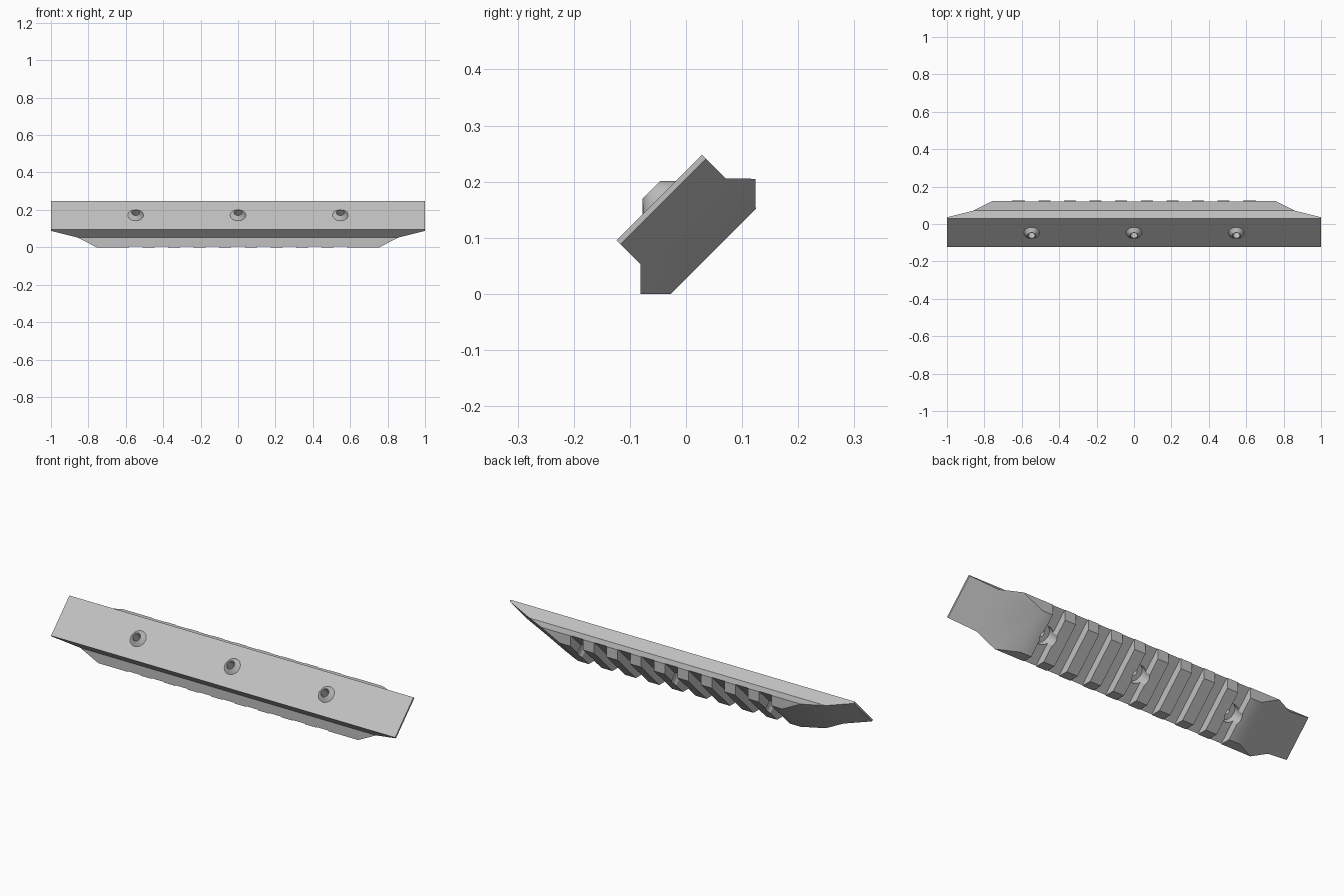
import bpy, bmesh, math
from mathutils import Matrix, Vector

cube = bpy.data.objects.get("Cube")
if cube:
    bpy.data.objects.remove(cube, do_unlink=True)

PITCH = 0.1368          # spacing of the cross slots
HOLES = (-4 * PITCH, 0, 4 * PITCH)

grey = bpy.data.materials.new("plain grey")
grey.use_nodes = True
colour = (0.53, 0.53, 0.53, 1)
grey.diffuse_color = colour
grey.node_tree.nodes["Principled BSDF"].inputs["Base Color"].default_value = colour


def make_object(name, bm):
    bmesh.ops.recalc_face_normals(bm, faces=bm.faces[:])
    mesh = bpy.data.meshes.new(name)
    bm.to_mesh(mesh)
    bm.free()
    mesh.materials.append(grey)
    ob = bpy.data.objects.new(name, mesh)
    bpy.context.collection.objects.link(ob)
    return ob


def round_parts(name, r_low, r_high, low, high):
    """One cylinder or cone at each screw position."""
    bm = bmesh.new()
    for x in HOLES:
        bmesh.ops.create_cone(bm, cap_ends=True, segments=48, radius1=r_low,
                              radius2=r_high, depth=high - low,
                              matrix=Matrix.Translation((x, 0, (low + high) / 2)))
    return make_object(name, bm)


# Rail body: half profile (width, height below the mounting face), mirrored;
# the ends slope inwards with depth
half = [(0.108, 0), (0.108, -0.01), (0.108, -0.06), (0.145, -0.0975), (0.107, -0.136)]
bm = bmesh.new()


def end_x(z):
    return 1 - 2.8 * max(0, -z - 0.01)


rows = []
for side in (1, -1):
    rows.append([[bm.verts.new((s * end_x(z), side * y, z)) for s in (-1, 1)]
                 for y, z in half])
loop = rows[0] + rows[1][::-1]
for i, a in enumerate(loop):
    b = loop[(i + 1) % len(loop)]
    bm.faces.new((a[0], a[1], b[1], b[0]))
for s in (0, 1):
    ring = [v[s] for v in loop]
    n = len(ring)
    bm.faces.new((ring[0], ring[1], ring[-2], ring[-1]))   # thin square lip
    bm.faces.new(ring[1:n - 1])                            # sloped end
rail = make_object("slotted_rail", bm)

# Cross slots
bm = bmesh.new()
for i in range(-4, 5):
    m = Matrix.Translation((i * PITCH, 0, -0.145)) @ Matrix.Diagonal((0.073, 0.5, 0.1, 1))
    bmesh.ops.create_cube(bm, size=1, matrix=m)
slots = make_object("slot_cutter", bm)

# Conical bosses, screw head recesses and through holes
bosses = round_parts("conical_bosses", 0.052, 0.022, -0.01, 0.02)
recesses = round_parts("recess_cutter", 0.045, 0.045, -0.2, -0.06)
bores = round_parts("bore_cutter", 0.019, 0.019, -0.2, 0.1)

steps = ((bosses, 'UNION'), (slots, 'DIFFERENCE'),
         (recesses, 'DIFFERENCE'), (bores, 'DIFFERENCE'))
for other, operation in steps:
    mod = rail.modifiers.new(other.name, 'BOOLEAN')
    mod.operation = operation
    mod.solver = 'EXACT'
    mod.object = other

bpy.context.view_layer.objects.active = rail
rail.select_set(True)
for mod in list(rail.modifiers):
    bpy.ops.object.modifier_apply(modifier=mod.name)
for other, _ in steps:
    bpy.data.objects.remove(other, do_unlink=True)

# Tilt the rail so that the mounting face points forwards and up
rail.rotation_euler.x = math.radians(45)
rail.location = Vector((0, -0.0475, 0.1715))
bpy.ops.object.shade_smooth_by_angle(angle=math.radians(30))
